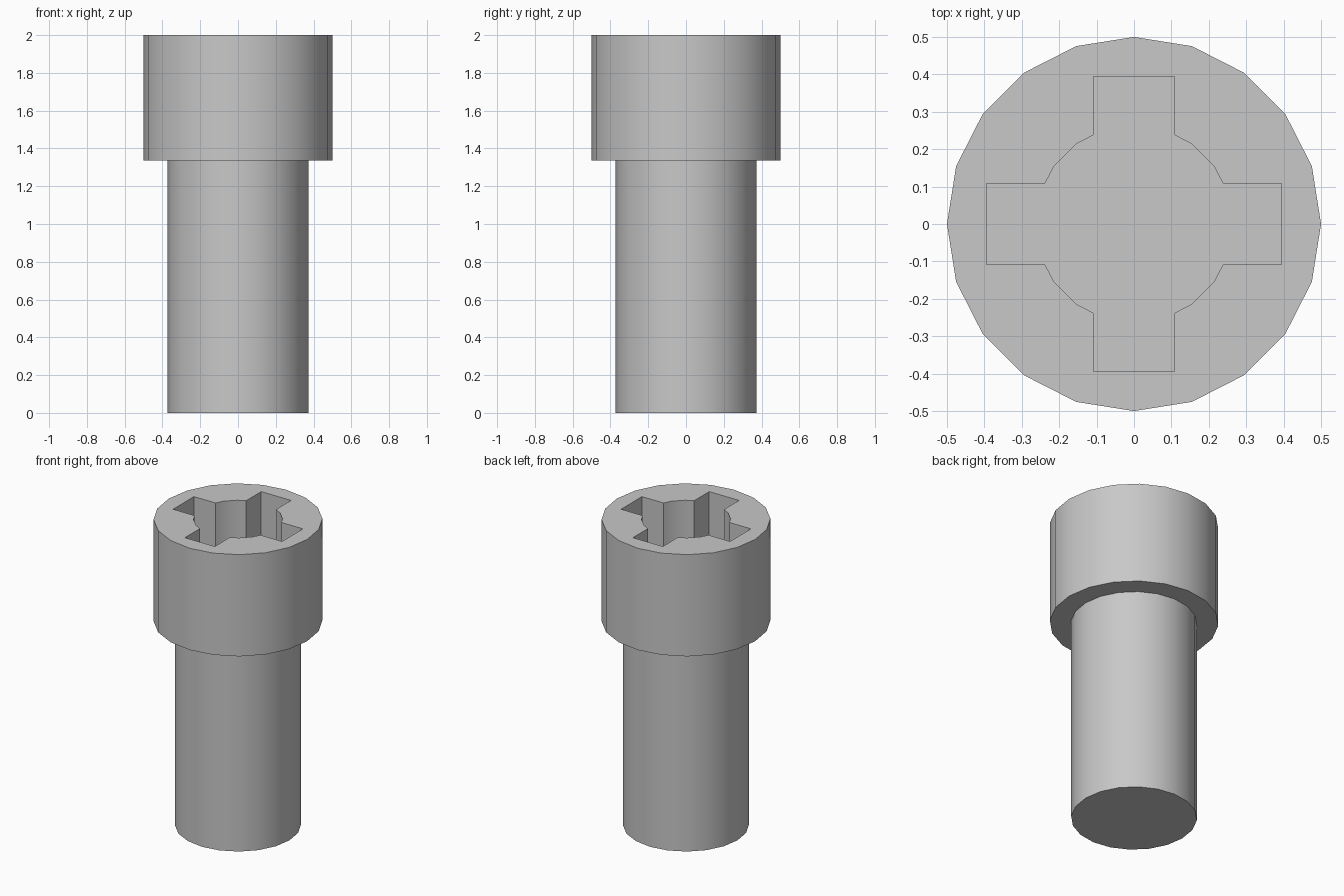
import bpy
import bmesh
from math import cos, sin, pi, radians
from mathutils import Matrix, Vector

if "Cube" in bpy.data.objects:
    bpy.data.objects.remove(bpy.data.objects["Cube"])

SIDES = 20
HEAD_BASE, TOP = 1.335, 2.0
SOCKET_FLOOR = 1.6

grey = bpy.data.materials.new("plain grey")
grey.use_nodes = True
colour = (0.58, 0.58, 0.58, 1)
grey.diffuse_color = colour
grey.node_tree.nodes["Principled BSDF"].inputs["Base Color"].default_value = colour


def ring(radius):
    return [(radius * cos(2 * pi * i / SIDES), radius * sin(2 * pi * i / SIDES))
            for i in range(SIDES)]


def prism(name, outline, bottom, top):
    """Extrude a flat outline straight up into a closed solid."""
    bm = bmesh.new()
    base = bm.faces.new([bm.verts.new((x, y, bottom)) for x, y in outline])
    extruded = bmesh.ops.extrude_face_region(bm, geom=[base], use_keep_orig=True)
    moved = [v for v in extruded["geom"] if isinstance(v, bmesh.types.BMVert)]
    bmesh.ops.translate(bm, verts=moved, vec=(0, 0, top - bottom))
    bmesh.ops.recalc_face_normals(bm, faces=bm.faces)
    mesh = bpy.data.meshes.new(name)
    bm.to_mesh(mesh)
    bm.free()
    mesh.materials.append(grey)
    obj = bpy.data.objects.new(name, mesh)
    bpy.context.collection.objects.link(obj)
    return obj


def select_only(obj):
    bpy.ops.object.select_all(action="DESELECT")
    obj.select_set(True)
    bpy.context.view_layer.objects.active = obj


# Socket outline: a round bore with four square slots
bore, reach, half_width, inner = 0.264, 0.394, 0.108, 0.238
a, b = bore * cos(radians(36)), bore * sin(radians(36))
quarter = [(reach, half_width), (inner, half_width), (a, b),
           (b, a), (half_width, inner), (half_width, reach)]
socket = []
for turn in range(4):
    spin = Matrix.Rotation(turn * pi / 2, 2)
    socket += [tuple(spin @ Vector(p)) for p in quarter]

# Shaft and head
shaft = prism("shaft", ring(0.373), 0, HEAD_BASE + 0.05)
head = prism("head", ring(0.5), HEAD_BASE, TOP)

# Cut the drive socket into the head
cutter = prism("socket_cutter", socket, SOCKET_FLOOR, TOP + 0.1)
cutter.hide_render = True
cut = head.modifiers.new("socket", "BOOLEAN")
cut.operation = "DIFFERENCE"
cut.solver = "EXACT"
cut.object = cutter
select_only(head)
bpy.ops.object.modifier_apply(modifier=cut.name)
bpy.data.objects.remove(cutter)

# Smooth round walls, crisp rims and slots
for part in (shaft, head):
    select_only(part)
    bpy.ops.object.shade_smooth_by_angle(angle=radians(30))
